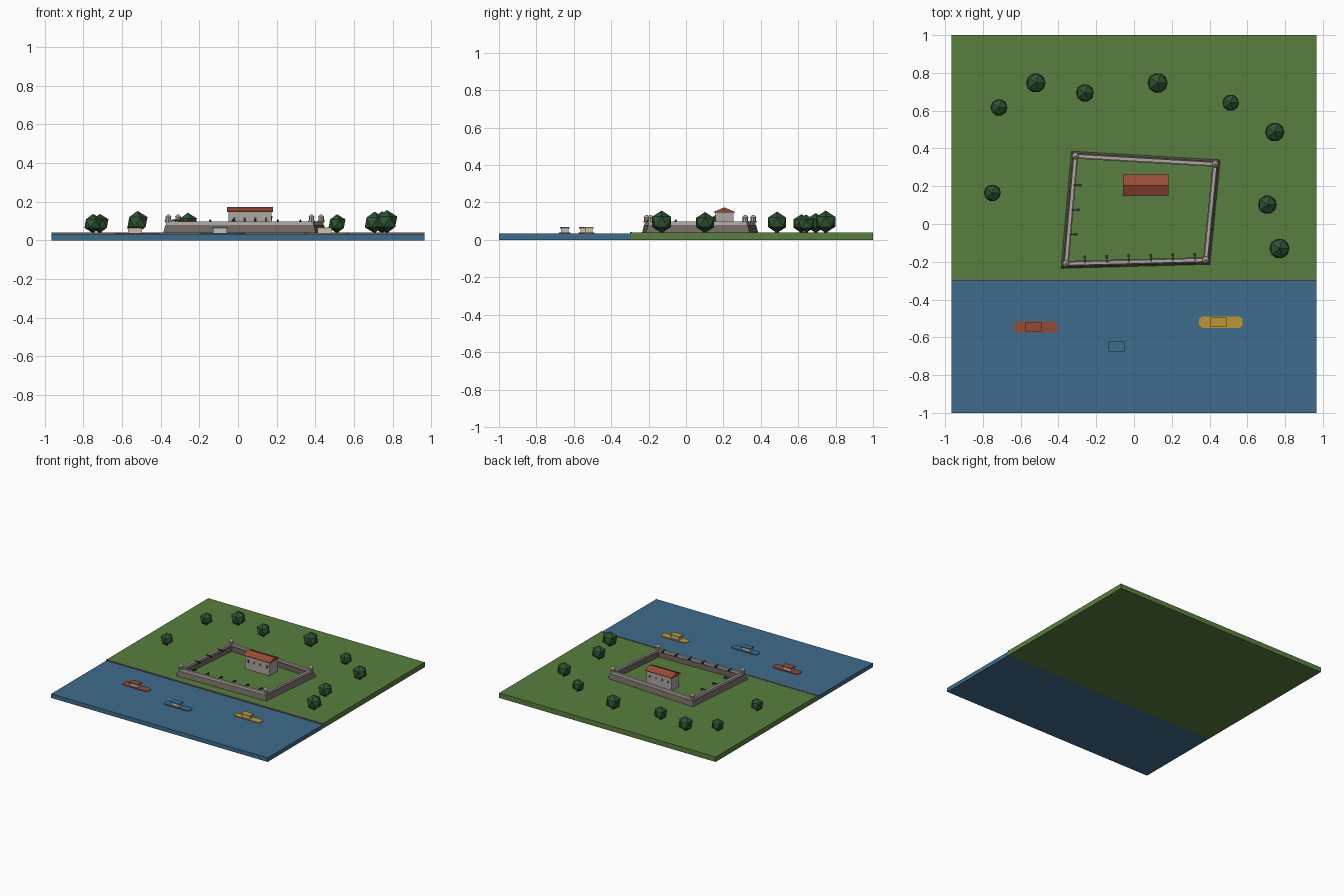
import bpy, bmesh, math
from mathutils import Vector

cube = bpy.data.objects.get("Cube")
if cube:
    bpy.data.objects.remove(cube, do_unlink=True)


def material(name, r, g, b):
    m = bpy.data.materials.new(name)
    m.use_nodes = True
    m.diffuse_color = (r, g, b, 1)
    m.node_tree.nodes["Principled BSDF"].inputs["Base Color"].default_value = (r, g, b, 1)
    return m


grass = material("grass green", .10, .21, .05)
water = material("water blue", .05, .15, .26)
red = material("terracotta red", .31, .07, .035)
yellow = material("boat yellow", .50, .31, .04)
leaf = material("leaf green", .028, .085, .03)
stone = material("light stone", .42, .39, .36)
dark = material("dark stone", .16, .135, .115)
iron = material("dark iron", .04, .04, .04)
plaster = material("pale plaster", .55, .53, .48)
bark = material("bark brown", .10, .055, .03)

LAND, SEA = .04, .033


def finish(bm, name, mat):
    bmesh.ops.recalc_face_normals(bm, faces=bm.faces)
    mesh = bpy.data.meshes.new(name)
    bm.to_mesh(mesh)
    bm.free()
    mesh.materials.append(mat)
    ob = bpy.data.objects.new(name, mesh)
    bpy.context.collection.objects.link(ob)
    return ob


def box(name, mat, x, y, z):
    """Box from (min, max) pairs."""
    bm = bmesh.new()
    bmesh.ops.create_cube(bm, size=1)
    for v in bm.verts:
        v.co = [lo + (c + .5) * (hi - lo) for c, (lo, hi) in zip(v.co, (x, y, z))]
    return finish(bm, name, mat)


def cone(name, mat, pos, r1, r2, depth, sides=8):
    """Upright cone or cylinder standing on pos."""
    bm = bmesh.new()
    bmesh.ops.create_cone(bm, cap_ends=True, segments=sides, radius1=r1, radius2=r2, depth=depth)
    bmesh.ops.translate(bm, verts=bm.verts, vec=Vector(pos) + Vector((0, 0, depth / 2)))
    return finish(bm, name, mat)


def prism(name, mat, points, move):
    """Extrude a flat polygon along a vector."""
    bm = bmesh.new()
    face = bm.faces.new([bm.verts.new(p) for p in points])
    out = bmesh.ops.extrude_face_region(bm, geom=[face])
    bmesh.ops.translate(bm, verts=[v for v in out["geom"] if isinstance(v, bmesh.types.BMVert)], vec=move)
    return finish(bm, name, mat)


# Ground, sea and quay edge
box("land", grass, (-.965, .965), (-.295, 1), (0, LAND))
box("sea", water, (-.965, .965), (-1, -.295), (0, SEA))
box("quay_edge", dark, (-.965, .965), (-.3, -.288), (SEA - .01, LAND + .002))

# Fort walls, lofted round the four corners
corners = [Vector(c) for c in ((-.36, -.21), (.38, -.19), (.43, .317), (-.31, .36))]


def offset_corner(i, d):
    """Mitred corner moved outward by d."""
    a = (corners[i] - corners[i - 1]).normalized()
    b = (corners[(i + 1) % 4] - corners[i]).normalized()
    na, nb = Vector((a.y, -a.x)), Vector((b.y, -b.x))
    return corners[i] + (na + nb) * d / (1 + na.dot(nb))


def wall(name, mat, profile):
    bm = bmesh.new()
    rings = [[bm.verts.new((*offset_corner(i, d), z)) for d, z in profile] for i in range(4)]
    n = len(profile)
    for i in range(4):
        a, b = rings[i], rings[(i + 1) % 4]
        for k in range(n):
            bm.faces.new((a[k], b[k], b[(k + 1) % n], a[(k + 1) % n]))
    return finish(bm, name, mat)


wall("wall_base", dark, [(.024, LAND), (.014, .08), (-.014, .08), (-.014, LAND)])
wall("parapet", stone, [(.011, .08), (.009, .098), (-.009, .098), (-.009, .08)])

# Corner sentry turrets
for i, c in enumerate(corners):
    cone(f"turret_foot_{i}", stone, (c.x, c.y, .092), .017, .019, .01)
    cone(f"turret_body_{i}", stone, (c.x, c.y, .102), .014, .014, .018)
    cone(f"turret_cap_{i}", stone, (c.x, c.y, .12), .018, .004, .014)


# Cannons, each pointing outward from the wall
def cannon(name, x, y, turn):
    bm = bmesh.new()
    for size, pos in (((.04, .006, .007), (0, 0, .105)), ((.014, .014, .01), (-.015, 0, .099))):
        part = bmesh.ops.create_cube(bm, size=1)["verts"]
        bmesh.ops.scale(bm, verts=part, vec=size)
        bmesh.ops.translate(bm, verts=part, vec=pos)
    ob = finish(bm, name, iron)
    ob.location = (x, y, 0)
    ob.rotation_euler.z = turn


for i in range(6):
    cannon(f"front_cannon_{i}", -.26 + i * .1165, -.19 + i * .003, -math.pi / 2)
for i in range(3):
    cannon(f"side_cannon_{i}", -.322 + i * .011, -.055 + i * .13, math.pi)

# Barracks with gable roof and windows
box("barracks", stone, (-.048, .173), (.157, .253), (LAND, .147))
prism("barracks_roof", red,
      [(-.057, .148, .146), (-.057, .262, .146), (-.057, .262, .15), (-.057, .205, .174), (-.057, .148, .15)],
      (.239, 0, 0))
for i in range(4):
    x = -.02 + i * .055
    for side, y in (("front", .157), ("back", .253)):
        box(f"{side}_window_{i}", iron, (x - .006, x + .006), (y - .001, y + .001), (.095, .118))


# Boats: tapered hull, open cabin and flat awning
def boat(name, mat, x, y):
    outline = [(-.115, -.016), (-.1, -.03), (.1, -.03), (.115, -.016)]
    outline += [(px, -py) for px, py in reversed(outline)]
    prism(f"{name}_hull", mat, [(x + px, y + py, SEA - .003) for px, py in outline], (0, 0, .009))
    cx = x - .013
    box(f"{name}_cabin", plaster, (cx - .036, cx + .036), (y - .019, y + .019), (SEA, .061))
    box(f"{name}_awning", mat, (cx - .042, cx + .042), (y - .026, y + .026), (.061, .068))


boat("red_boat", red, -.52, -.545)
boat("blue_boat", water, -.08, -.648)
boat("yellow_boat", yellow, .46, -.52)

# Trees: faceted crown on a short trunk
trees = [(-.715, .617, .05), (-.52, .747, .058), (-.26, .694, .053), (.125, .747, .06), (.512, .642, .049),
         (.745, .487, .057), (.706, .102, .056), (.77, -.13, .06), (-.75, .165, .05)]
for i, (x, y, r) in enumerate(trees):
    cone(f"tree_trunk_{i}", bark, (x, y, LAND), .01, .008, .03, 6)
    bm = bmesh.new()
    bmesh.ops.create_icosphere(bm, subdivisions=1, radius=r)
    bmesh.ops.translate(bm, verts=bm.verts, vec=(x, y, LAND + r * .95))
    finish(bm, f"tree_crown_{i}", leaf)
